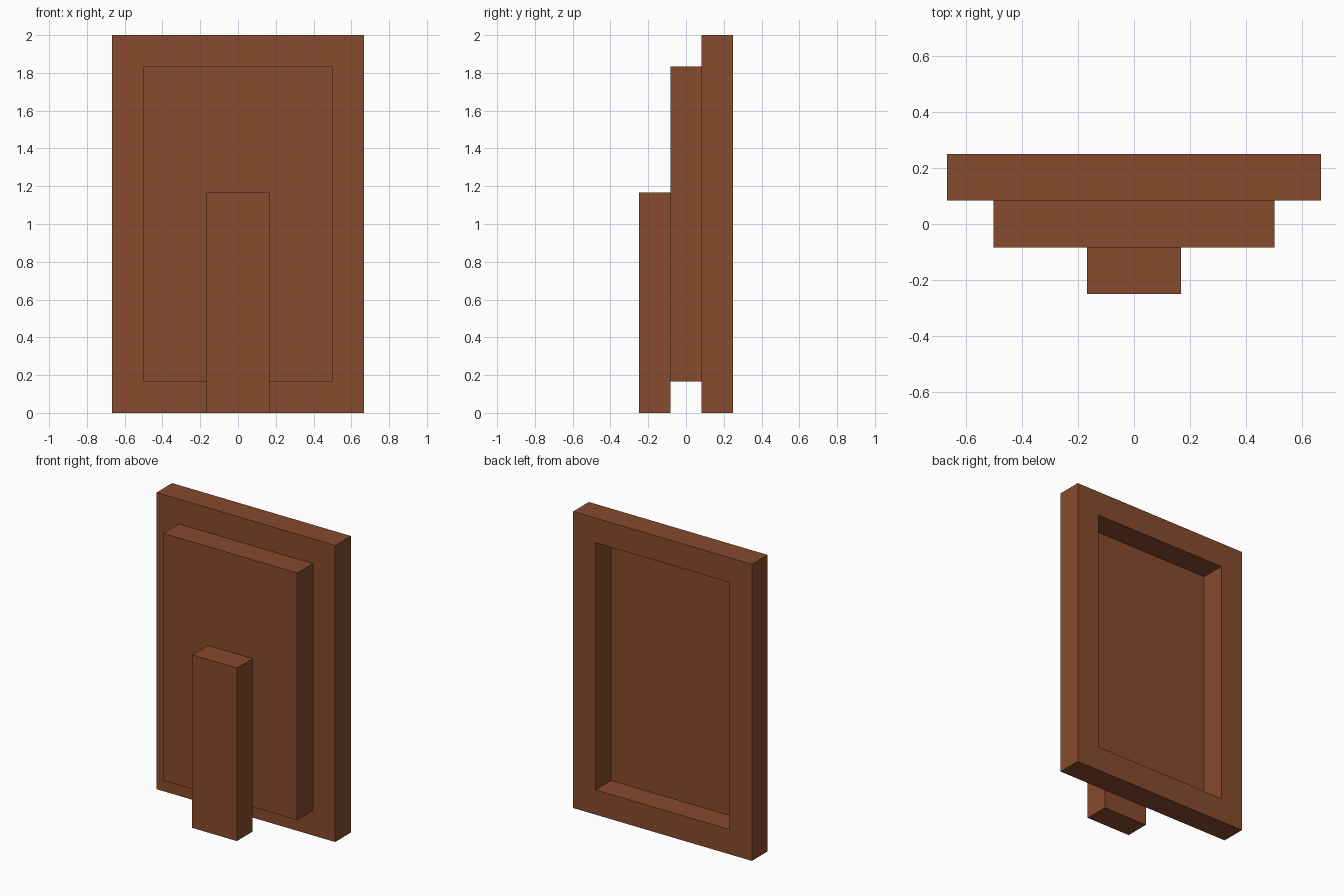
import bpy, bmesh

if "Cube" in bpy.data.objects:
    bpy.data.objects.remove(bpy.data.objects["Cube"])

U = 1 / 6  # the whole model sits on a grid of sixths

wood = bpy.data.materials.new("brown wood")
wood.diffuse_color = (0.242, 0.070, 0.026, 1)
wood.use_nodes = True
wood.node_tree.nodes["Principled BSDF"].inputs["Base Color"].default_value = wood.diffuse_color


def finish(name, bm):
    bmesh.ops.recalc_face_normals(bm, faces=bm.faces)
    mesh = bpy.data.meshes.new(name)
    bm.to_mesh(mesh)
    bm.free()
    mesh.materials.append(wood)
    obj = bpy.data.objects.new(name, mesh)
    bpy.context.collection.objects.link(obj)
    return obj


def box(name, half_width, y0, y1, z0, z1):
    bm = bmesh.new()
    bmesh.ops.create_cube(bm, size=1)
    for v in bm.verts:
        v.co = (v.co.x * 2 * half_width,
                y1 if v.co.y > 0 else y0,
                z1 if v.co.z > 0 else z0)
    return finish(name, bm)


def rect_frame(name, half_width, height, border, y0, y1):
    """Open rectangular ring, border wide, extruded from y0 to y1."""
    bm = bmesh.new()

    def loop(inset, y):
        w = half_width - inset
        return [bm.verts.new((x, y, z)) for x, z in
                ((-w, inset), (w, inset), (w, height - inset), (-w, height - inset))]

    loops = [loop(0, y0), loop(border, y0), loop(border, y1), loop(0, y1)]
    for a, b in zip(loops, loops[1:] + loops[:1]):
        for i in range(4):
            j = (i + 1) % 4
            bm.faces.new((a[i], a[j], b[j], b[i]))
    return finish(name, bm)


# Outer frame with an open middle, forming the recess
rect_frame("frame", 4 * U, 12 * U, U, 0.5 * U, 1.5 * U)

# Panel closing the opening from the -y side
box("backing_panel", 3 * U, -0.5 * U, 0.5 * U, U, 11 * U)

# Upright leg holding the frame
box("support_leg", U, -1.5 * U, -0.5 * U, 0, 7 * U)
